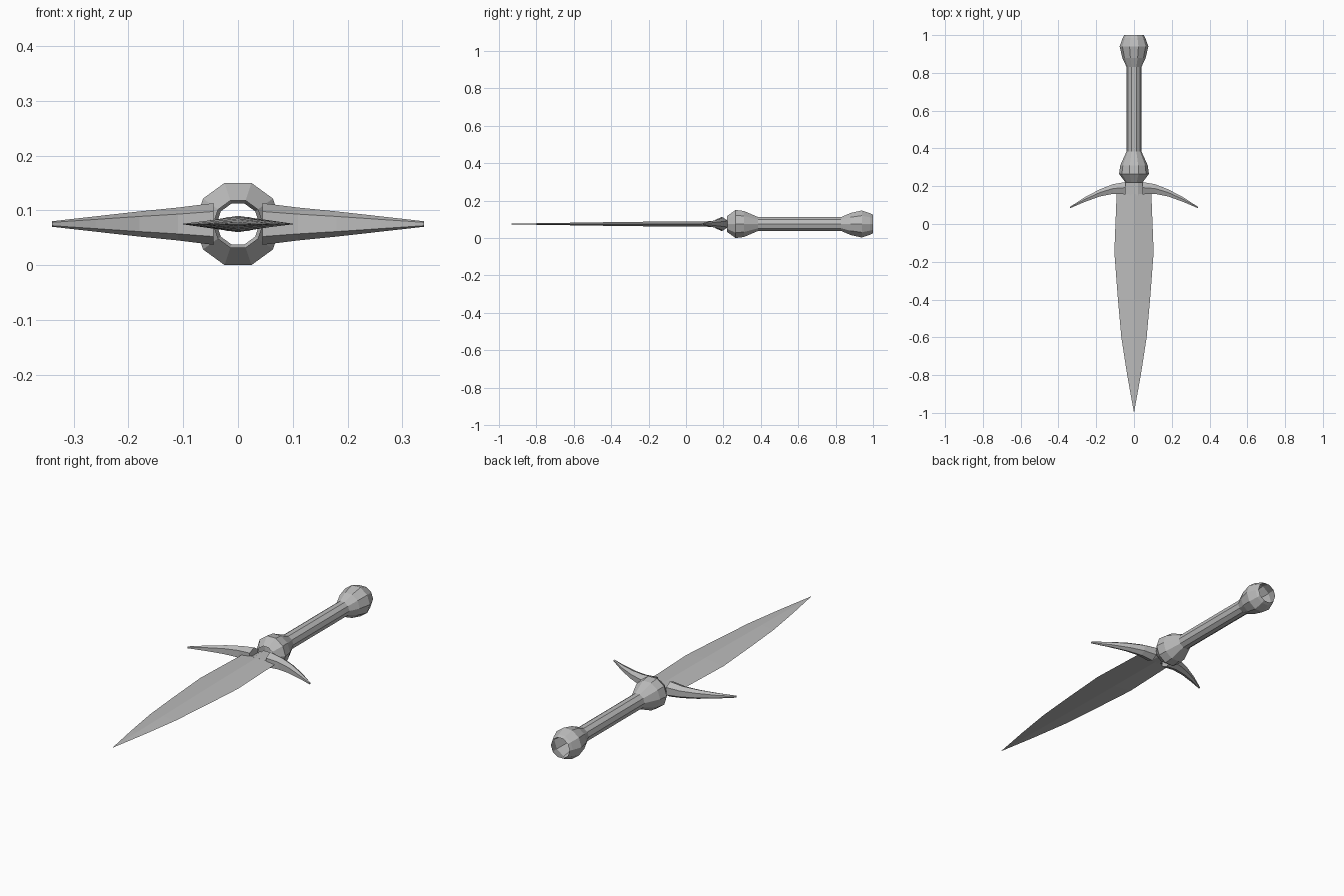
import bpy, bmesh
from math import cos, sin, pi

cube = bpy.data.objects.get("Cube")
if cube:
    bpy.data.objects.remove(cube)

MID = 0.075  # height of the dagger's long axis

steel = bpy.data.materials.new("grey_steel")
steel.use_nodes = True
GREY = (0.5, 0.5, 0.5, 1)
steel.diffuse_color = GREY
steel.node_tree.nodes["Principled BSDF"].inputs["Base Color"].default_value = GREY


def loft(name, rings, caps=True):
    """Skin a list of equal-length point rings."""
    bm = bmesh.new()
    loops = [[bm.verts.new(p) for p in ring] for ring in rings]
    n = len(loops[0])
    for a, b in zip(loops, loops[1:]):
        for i in range(n):
            j = (i + 1) % n
            bm.faces.new((a[i], a[j], b[j], b[i]))
    if caps:
        bm.faces.new(loops[0])
        bm.faces.new(loops[-1])
    bmesh.ops.remove_doubles(bm, verts=bm.verts, dist=0.0001)
    bmesh.ops.recalc_face_normals(bm, faces=bm.faces)
    mesh = bpy.data.meshes.new(name)
    bm.to_mesh(mesh)
    bm.free()
    mesh.materials.append(steel)
    obj = bpy.data.objects.new(name, mesh)
    bpy.context.collection.objects.link(obj)
    return obj


def turned(name, profile, sides=10):
    """Hollow faceted part around the long axis, from (y, radius) pairs."""
    rings = [[(r * cos(2 * pi * i / sides), y, MID + r * sin(2 * pi * i / sides))
              for i in range(sides)] for y, r in profile]
    return loft(name, rings, caps=False)


# Hollow handle: front collar, grip and open pommel
turned("collar", [(0.22, 0.045), (0.265, 0.079), (0.31, 0.073), (0.385, 0.039)])
turned("grip", [(0.385, 0.039), (0.83, 0.039)])
turned("pommel", [(0.83, 0.039), (0.88, 0.062), (0.94, 0.076), (0.985, 0.06), (1.0, 0.052)])

# Diamond-section blade: (y, half width, half thickness)
blade = [(0.16, 0.092, 0.015), (-0.15, 0.104, 0.013), (-0.4, 0.085, 0.010),
         (-0.6, 0.067, 0.007), (-0.8, 0.036, 0.004), (-1.0, 0.0, 0.0)]
loft("blade", [[(-w, y, MID), (0, y, MID + t), (w, y, MID), (0, y, MID - t)]
               for y, w, t in blade], caps=False)

# Narrow tang joining blade, guard and collar
loft("tang", [[(-0.046, y, MID), (-0.02, y, MID + 0.013), (0.02, y, MID + 0.013),
               (0.046, y, MID), (0.02, y, MID - 0.013), (-0.02, y, MID - 0.013)]
              for y in (0.15, 0.235)])

# Swept guard arms: (x, front y, back y, half height)
arm = [(0.045, 0.157, 0.222, 0.038), (0.11, 0.160, 0.211, 0.030),
       (0.18, 0.146, 0.184, 0.023), (0.26, 0.117, 0.142, 0.014), (0.34, 0.083, 0.090, 0.005)]
for side, sign in (("left", 1), ("right", -1)):
    rings = []
    for x, front, back, h in arm:
        ridge = front + 0.55 * (back - front)
        rings.append([(sign * x, y, MID + z) for y, z in (
            (front, 0.6 * h), (ridge, h), (back, 0.5 * h),
            (back, -0.5 * h), (ridge, -h), (front, -0.6 * h))])
    loft(side + "_guard_arm", rings)
